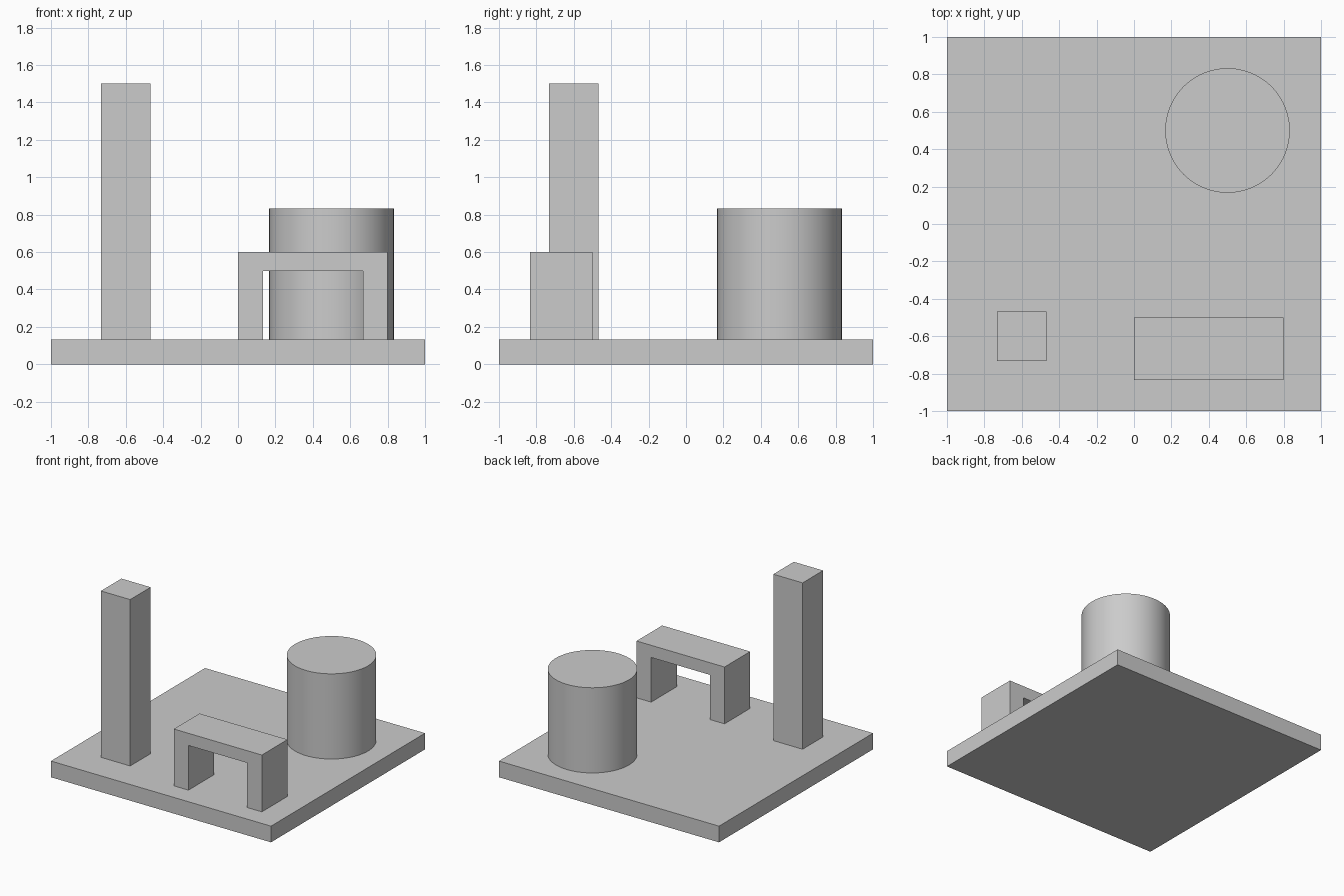
import bpy
import math

default = bpy.data.objects.get("Cube")
if default:
    bpy.data.objects.remove(default, do_unlink=True)

# One plain grey for every part
grey = bpy.data.materials.new("plain grey")
grey.use_nodes = True
colour = (0.6, 0.6, 0.6, 1)
grey.diffuse_color = colour
grey.node_tree.nodes["Principled BSDF"].inputs["Base Color"].default_value = colour

BASE_TOP = 0.133


def extrude_profile(name, points, y_front, y_back):
    """Extrude an x-z outline along y into a closed solid."""
    n = len(points)
    verts = [(x, y, z) for y in (y_front, y_back) for x, z in points]
    faces = [tuple(range(n)), tuple(reversed(range(n, 2 * n)))]
    faces += [(i, i + n, (i + 1) % n + n, (i + 1) % n) for i in range(n)]
    mesh = bpy.data.meshes.new(name)
    mesh.from_pydata(verts, [], faces)
    mesh.materials.append(grey)
    obj = bpy.data.objects.new(name, mesh)
    bpy.context.collection.objects.link(obj)
    return obj


def box(name, x0, x1, y0, y1, z0, z1):
    return extrude_profile(name, [(x0, z0), (x1, z0), (x1, z1), (x0, z1)], y0, y1)


# Square base slab and tall square tower
box("base_plate", -1, 1, -1, 1, 0, BASE_TOP)
box("square_tower", -0.733, -0.467, -0.733, -0.467, BASE_TOP, 1.5)

# Arch with a rectangular opening
extrude_profile("arch", [
    (0, BASE_TOP), (0.133, BASE_TOP), (0.133, 0.5), (0.667, 0.5),
    (0.667, BASE_TOP), (0.8, BASE_TOP), (0.8, 0.6), (0, 0.6),
], -0.833, -0.5)

# Round drum with a smooth side
height = 0.833 - BASE_TOP
bpy.ops.mesh.primitive_cylinder_add(
    vertices=96, radius=0.333, depth=height,
    location=(0.5, 0.5, BASE_TOP + height / 2))
drum = bpy.context.object
drum.name = "round_drum"
drum.data.materials.append(grey)
bpy.ops.object.shade_smooth_by_angle(angle=math.radians(30))
